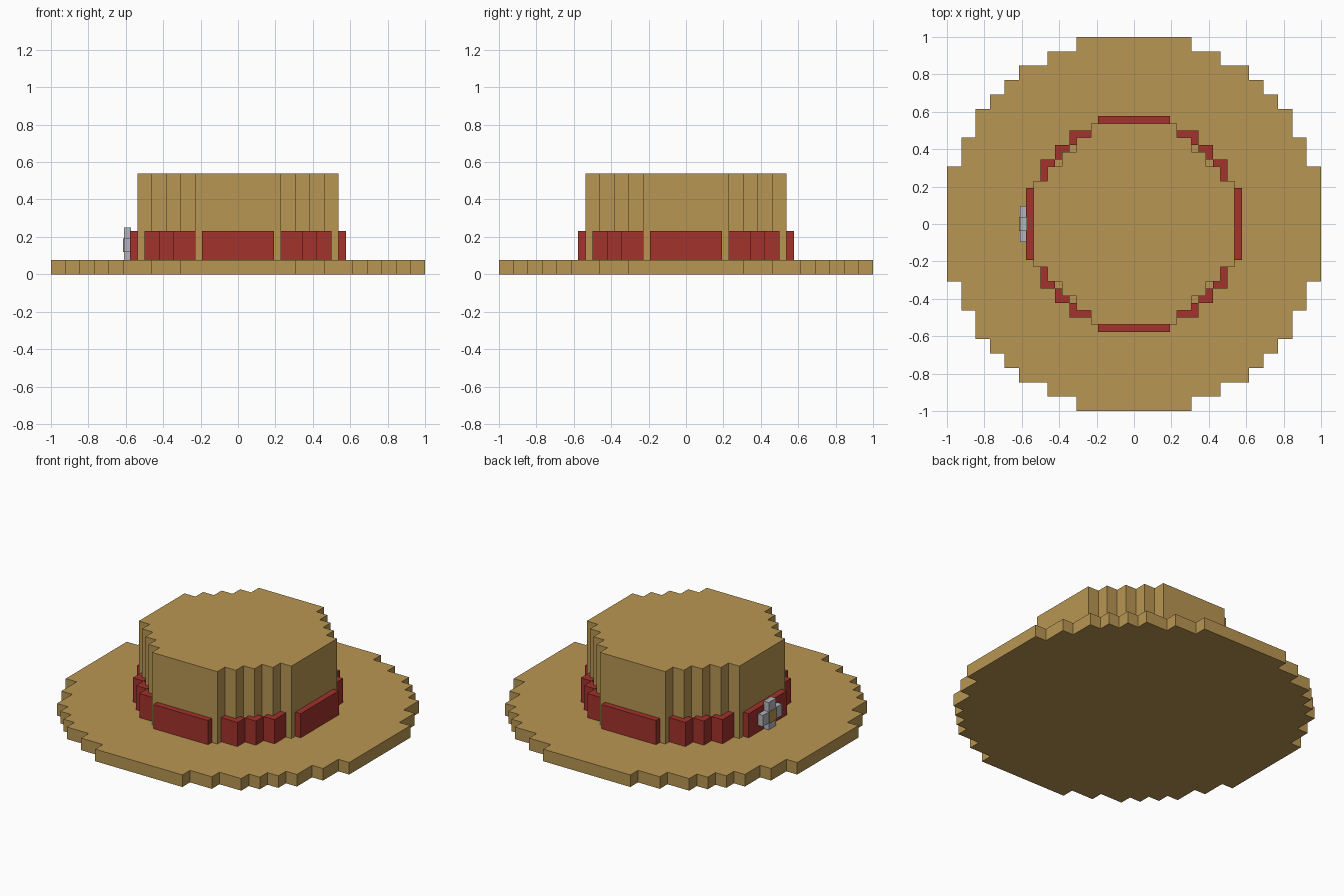
import bpy, bmesh

if "Cube" in bpy.data.objects:
    bpy.data.objects.remove(bpy.data.objects["Cube"])

U = 1 / 13  # block size


def material(name, rgb):
    m = bpy.data.materials.new(name)
    m.diffuse_color = (*rgb, 1)
    m.use_nodes = True
    m.node_tree.nodes["Principled BSDF"].inputs["Base Color"].default_value = m.diffuse_color
    return m


STRAW = material("straw", (0.485, 0.305, 0.085))
RED = material("red_band", (0.36, 0.032, 0.025))
METAL = material("buckle_metal", (0.46, 0.47, 0.51))


def finish(name, bm, mat):
    bmesh.ops.recalc_face_normals(bm, faces=bm.faces)
    mesh = bpy.data.meshes.new(name)
    bm.to_mesh(mesh)
    bm.free()
    mesh.materials.append(mat)
    ob = bpy.data.objects.new(name, mesh)
    bpy.context.collection.objects.link(ob)
    return ob


def stepped_disc(name, corners, z0, z1, mat):
    """Extrude a stair-stepped circle from the outer corners of one quadrant."""
    quarter = []
    for i, (x, y) in enumerate(corners):
        if i:
            quarter.append((x, corners[i - 1][1]))
        quarter.append((x, y))
    outline = []
    for _ in range(4):
        outline += quarter
        quarter = [(-y, x) for x, y in quarter]
    bm = bmesh.new()
    face = bm.faces.new([bm.verts.new((x * U, y * U, z0 * U)) for x, y in outline])
    top = bmesh.ops.extrude_face_region(bm, geom=[face])["geom"]
    bmesh.ops.translate(bm, vec=(0, 0, (z1 - z0) * U),
                        verts=[v for v in top if isinstance(v, bmesh.types.BMVert)])
    if not face.is_valid or len([f for f in bm.faces if len(f.verts) > 4]) < 2:
        bm.faces.new([v for v in bm.verts if v.co.z < z0 * U + 1e-5])
    return finish(name, bm, mat)


def add_box(bm, x0, x1, y0, y1, z0, z1):
    verts = bmesh.ops.create_cube(bm, size=1)["verts"]
    for v in verts:
        v.co = ((x0 if v.co.x < 0 else x1) * U,
                (y0 if v.co.y < 0 else y1) * U,
                (z0 if v.co.z < 0 else z1) * U)


# Brim and crown
stepped_disc("brim", [(13, 4), (12, 6), (11, 8), (10, 9), (9, 10), (8, 11), (6, 12), (4, 13)],
             0, 1, STRAW)
stepped_disc("crown", [(7, 3), (6, 4), (5, 5), (4, 6), (3, 7)], 1, 7, STRAW)

# Hat band: four side plates and three blocks on each diagonal
band = bmesh.new()
for s in (-1, 1):
    add_box(band, *sorted((6.9 * s, 7.5 * s)), -2.5, 2.5, 1, 3)
    add_box(band, -2.5, 2.5, *sorted((6.9 * s, 7.5 * s)), 1, 3)
    for t in (-1, 1):
        for x0, x1, y0, y1 in ((3, 4.5, 5.5, 6.5), (4.5, 5.5, 4.5, 5.5), (5.5, 6.5, 3, 4.5)):
            add_box(band, *sorted((x0 * s, x1 * s)), *sorted((y0 * t, y1 * t)), 1, 3)
finish("hat_band", band, RED)

# Buckle: four bars around a raised centre
buckle = bmesh.new()
for s in (-1, 1):
    add_box(buckle, -7.93, -7.45, *sorted((0.48 * s, 1.25 * s)), 1.55, 2.5)
    add_box(buckle, -7.93, -7.45, -0.48, 0.48, *sorted((2.02 + 0.48 * s, 2.02 + 1.25 * s)))
finish("buckle", buckle, METAL)
centre = bmesh.new()
add_box(centre, -8, -7.45, -0.48, 0.48, 1.54, 2.5)
finish("buckle_centre", centre, STRAW)
